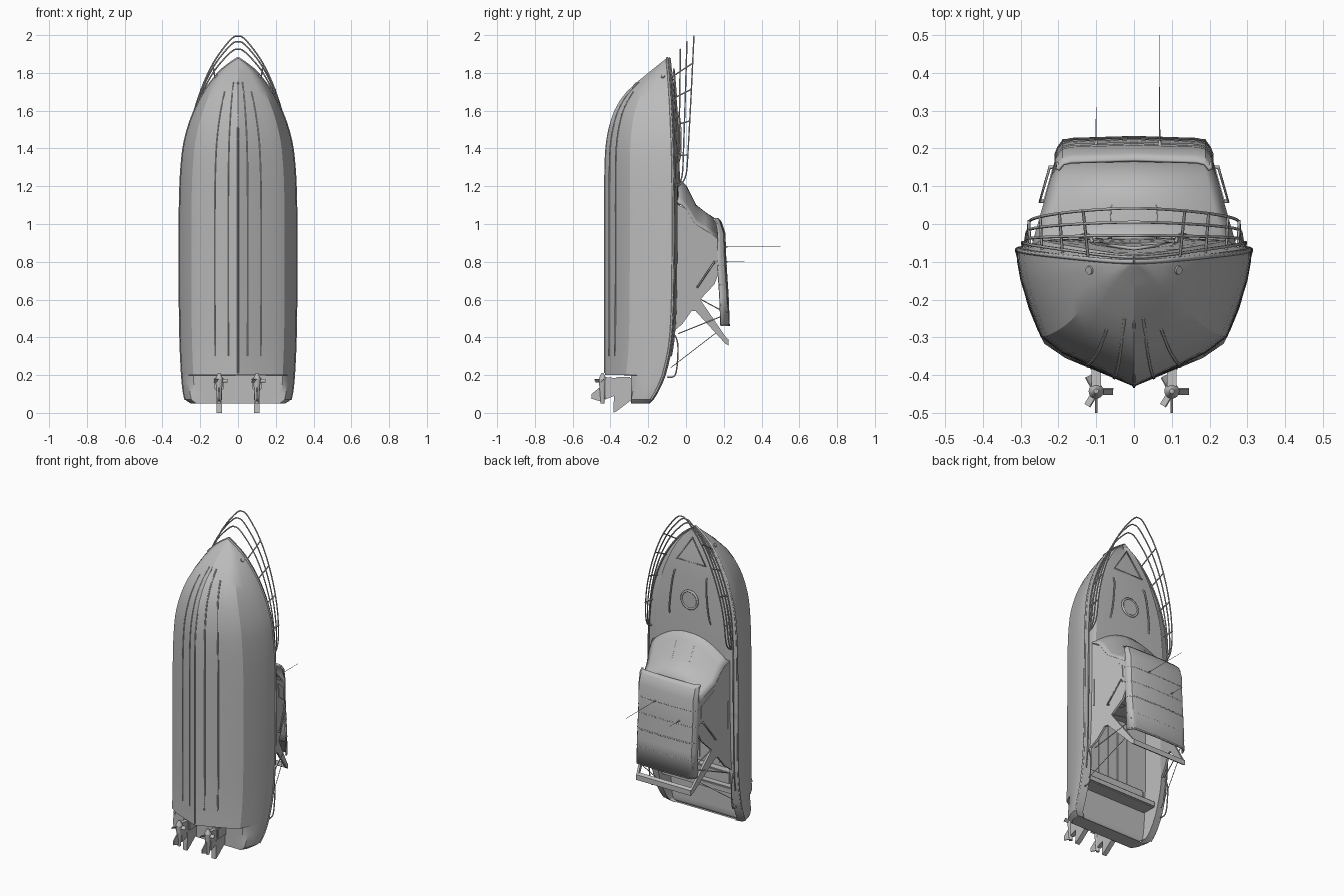
import bpy, bmesh, math
from mathutils import Matrix, Vector

if "Cube" in bpy.data.objects:
    bpy.data.objects.remove(bpy.data.objects["Cube"])

GREY = bpy.data.materials.new("light_grey")
GREY.use_nodes = True
GREY.diffuse_color = (0.5, 0.5, 0.5, 1)
GREY.node_tree.nodes["Principled BSDF"].inputs["Base Color"].default_value = (0.5, 0.5, 0.5, 1)

def add(name, data):
    ob = bpy.data.objects.new(name, data)
    bpy.context.scene.collection.objects.link(ob)
    data.materials.append(GREY)
    return ob

def from_bm(name, bm):
    bmesh.ops.recalc_face_normals(bm, faces=bm.faces)
    me = bpy.data.meshes.new(name)
    bm.to_mesh(me)
    bm.free()
    return add(name, me)

def loft(name, sections, cap=False, thick=0):
    bm = bmesh.new()
    rows = [[bm.verts.new(p) for p in s] for s in sections]
    for a, b in zip(rows, rows[1:]):
        for i in range(len(a) - 1):
            bm.faces.new((a[i], a[i + 1], b[i + 1], b[i]))
    if cap:
        bm.faces.new(rows[0])
    bmesh.ops.remove_doubles(bm, verts=bm.verts, dist=0.0001)
    ob = from_bm(name, bm)
    if thick:
        mod = ob.modifiers.new("thickness", "SOLIDIFY")
        mod.thickness, mod.offset = thick, 0

def both(half):
    """Mirror a half section that ends on the centre line."""
    return half + [(-x, y, z) for x, y, z in reversed(half[:-1])]

def tube(name, pts, r=0.004, smooth=True, closed=False):
    cu = bpy.data.curves.new(name, "CURVE")
    cu.dimensions = "3D"
    cu.bevel_depth, cu.bevel_resolution, cu.resolution_u, cu.use_fill_caps = r, 1, 6, True
    sp = cu.splines.new("NURBS" if smooth else "POLY")
    sp.points.add(len(pts) - 1)
    for p, co in zip(sp.points, pts):
        p.co = (*co, 1)
    sp.use_cyclic_u = closed
    if smooth:
        sp.order_u, sp.use_endpoint_u = 3, True
    add(name, cu)

def pair(name, pts, r=0.004, smooth=True):
    for side, tag in ((1, "left"), (-1, "right")):
        tube(f"{tag}_{name}", [(side * x, y, z) for x, y, z in pts], r, smooth)

def prism(name, yz, x_at, thick):
    """Side profile extruded across x; x_at gives the middle x for a height y."""
    loops = [[(x_at(y) + d, y, z) for y, z in yz] for d in (-thick / 2, thick / 2)]
    bm = bmesh.new()
    a, b = [[bm.verts.new(p) for p in loop] for loop in loops]
    bm.faces.new(a)
    bm.faces.new(b)
    for i in range(len(a)):
        bm.faces.new((a[i - 1], a[i], b[i], b[i - 1]))
    from_bm(name, bm)

def box(name, x, y, z, bevel=0.006):
    bm = bmesh.new()
    size = [b - a for a, b in (x, y, z)]
    mid = [(a + b) / 2 for a, b in (x, y, z)]
    bmesh.ops.create_cube(bm, size=1, matrix=Matrix.Translation(mid) @ Matrix.Diagonal((*size, 1)))
    if bevel:
        bmesh.ops.bevel(bm, geom=bm.edges[:], offset=bevel, segments=2, affect="EDGES")
    return from_bm(name, bm)

def cone(name, r1, r2, depth, loc, axis=(0, 0, 1)):
    bm = bmesh.new()
    place = Matrix.Translation(loc) @ Vector(axis).to_track_quat("Z", "Y").to_matrix().to_4x4()
    bmesh.ops.create_cone(bm, cap_ends=True, segments=16, radius1=r1, radius2=r2, depth=depth, matrix=place)
    from_bm(name, bm)

# Hull lines: station z, half beam, keel y, sheer y
LINES = [(0.05, 0.25, -0.43, -0.2), (0.07, 0.28, -0.43, -0.18), (0.1, 0.288, -0.43, -0.16),
         (0.2, 0.298, -0.43, -0.115), (0.4, 0.307, -0.43, -0.075), (0.8, 0.311, -0.43, -0.062),
         (1.2, 0.307, -0.43, -0.062), (1.4, 0.291, -0.425, -0.066), (1.5, 0.268, -0.41, -0.07),
         (1.6, 0.232, -0.38, -0.075), (1.7, 0.18, -0.315, -0.082), (1.8, 0.105, -0.2, -0.092),
         (1.85, 0.045, -0.137, -0.098), (1.88, 0.0, -0.1, -0.1)]

def lines(z):
    """Smoothly interpolated half beam, keel and sheer at station z."""
    i = max(k for k in range(len(LINES) - 1) if LINES[k][0] <= z + 1e-6)
    p, q = LINES[i], LINES[i + 1]
    o, r = LINES[max(i - 1, 0)], LINES[min(i + 2, len(LINES) - 1)]
    h = q[0] - p[0]
    t = (z - p[0]) / h
    out = []
    for c in (1, 2, 3):
        m0, m1 = (q[c] - o[c]) / (q[0] - o[0]) * h, (r[c] - p[c]) / (r[0] - p[0]) * h
        d = q[c] - p[c]
        out.append(p[c] + t * (m0 + t * (3 * d - 2 * m0 - m1 + t * (m0 + m1 - 2 * d))))
    return out

def hull_point(z, fx, fy):
    b, k, s = lines(z)
    return (b * fx, k + (s - k) * fy, z)

SHAPE = [(1, 1), (0.995, 0.9), (0.965, 0.76), (0.88, 0.54), (0.795, 0.36), (0.61, 0.24), (0, 0)]
STATIONS = [0.05, 0.06, 0.07, 0.1, 0.15, 0.199] + [0.2 + 0.05 * i for i in range(33)]
STATIONS += [1.82, 1.835, 1.85, 1.865, 1.88]

def hull_section(z):
    low = -0.29 if z < 0.2 else -1  # raised stern under the swim platform
    return both([(x, max(y, low), z) for x, y, z in (hull_point(z, *f) for f in SHAPE)])

loft("hull", [hull_section(z) for z in STATIONS], cap=True)

# Deck with open cockpit and swim platform
def deck_section(z):
    b, k, s = lines(z)
    if z < 0.79:
        floor = min(-0.2, s - 0.015)
        return both([(b, s, z), (0.84 * b, s + 0.008, z), (0.82 * b, floor, z), (0, floor, z)])
    return both([(b, s, z), (0.86 * b, s + 0.008, z), (0.8 * b, s + 0.02, z), (0, s + 0.03 * min(1, b * 5), z)])

loft("deck", [deck_section(z) for z in sorted(STATIONS + [0.789, 0.791])])
box("transom", (-0.25, 0.25), (-0.21, -0.11), (0.25, 0.29))
box("bench_seat", (-0.2, 0.2), (-0.21, -0.15), (0.285, 0.36))
box("helm_console", (-0.2, 0.02), (-0.05, 0.06), (0.9, 1.0))
for x in (-0.11, 0.1):
    box("helm_seat", (x - 0.05, x + 0.05), (-0.05, 0.01), (0.76, 0.86))
    box("helm_seat_back", (x - 0.05, x + 0.05), (0.0, 0.09), (0.75, 0.775))
for x in (-0.14, -0.07, 0.0, 0.07, 0.14):
    box("floor_plank", (x - 0.027, x + 0.027), (-0.202, -0.195), (0.38, 0.78), 0)

# Rub rails, toe rails and spray rails
sheer = STATIONS[2:]
pair("rub_rail", [hull_point(z, 0.995, 0.98) for z in sheer], 0.006)
pair("toe_rail", [(x * 0.95, y + 0.012, z) for x, y, z in (hull_point(z, 1, 1) for z in sheer[6:])])
for fx, top in ((0.17, 1.75), (0.4, 1.7)):
    pair("spray_rail", [hull_point(0.3 + (top - 0.3) * i / 24, fx, fx * 0.39) for i in range(25)])
tube("keel_strip", [hull_point(0.21 + 0.11 * i, 0, 0) for i in range(15)])

# Cabin sides leaning inwards and running into the swept arch, with window plates
def lean(y):
    return 0.252 - 0.28 * y

SIDE = [(-0.07, 1.12), (0, 1.08), (0.05, 1.0), (0.16, 0.93), (0.178, 0.9), (0.178, 0.75), (0.15, 0.68),
        (0.075, 0.6), (0.222, 0.385), (0.225, 0.357), (0.205, 0.37), (0.05, 0.54), (0.03, 0.54),
        (-0.02, 0.47), (-0.08, 0.42)]
PLATES = {"side_window": [(0.06, 0.97), (0.15, 0.9), (0.155, 0.82), (0.07, 0.88)],
          "low_window": [(-0.045, 0.7), (-0.035, 0.7), (-0.035, 0.87), (-0.045, 0.87)]}
for side, tag in ((1, "left"), (-1, "right")):
    prism(f"{tag}_cabin_side", SIDE, lambda y: side * (lean(y) - 0.006), 0.014)
    for name, quad in PLATES.items():
        prism(f"{tag}_{name}", quad, lambda y: side * (lean(y) + 0.002), 0.006)

# Curved windshield
def glass(y, crown, edge):
    return [(lean(y) * t / 8, y, crown - (crown - edge) * (t / 8) ** 2) for t in range(-8, 9)]

SCREEN = [(-0.065, 1.26, 1.12), (-0.02, 1.22, 1.1), (0.0, 1.2, 1.08), (0.05, 1.1, 1.0), (0.1, 1.06, 0.97),
          (0.17, 1.015, 0.92)]
loft("windshield", [glass(*row) for row in SCREEN], thick=0.008)
pair("windshield_bar", [(x, y + 0.003, z) for x, y, z in (glass(*row)[10] for row in SCREEN[2:])], 0.002, False)

# Hard top with fabric panels, arch bridge and antennas
def roof_section(z, y):
    drop = 0.015 + 0.025 * min(1, (1.03 - z) * 8)
    return both([(0.206, y - drop, z), (0.198, y - 0.02, z), (0.187, y - 0.005, z), (0.165, y, z), (0, y + 0.005, z)])

ROOF = [(1.03, 0.163), (1.01, 0.18), (0.95, 0.2), (0.8, 0.205), (0.62, 0.217), (0.46, 0.223)]
loft("hard_top", [roof_section(*r) for r in ROOF], thick=0.008)
for z, y in ((0.88, 0.203), (0.78, 0.207), (0.68, 0.214), (0.57, 0.219), (0.465, 0.223)):
    tube("roof_seam", roof_section(z, y), 0.005, False)
prism("arch_bridge", [(0.225, 0.357), (0.225, 0.39), (0.208, 0.4), (0.203, 0.37)], lambda y: 0, 0.38)
for tag, x, z, tall in (("left", 0.068, 0.88, 0.3), ("right", -0.1, 0.8, 0.11)):
    cone(f"{tag}_antenna", 0.0015, 0.001, tall, (x, 0.2 + tall / 2, z), (0, 1, 0))
    cone(f"{tag}_antenna_foot", 0.006, 0.003, 0.015, (x, 0.213, z), (0, 1, 0))

# Canopy struts and grab rails
pair("upper_strut", [(0.23, 0.08, 0.6), (0.195, 0.21, 0.53)], 0.003, False)
pair("middle_strut", [(0.26, -0.04, 0.42), (0.195, 0.21, 0.52)], 0.003, False)
pair("lower_strut", [(0.27, -0.08, 0.24), (0.19, 0.18, 0.44)], 0.002, False)
pair("cabin_grab_rail", [(0.205, 0.15, 0.79), (0.223, 0.15, 0.8), (0.249, 0.06, 0.665), (0.233, 0.06, 0.67)], 0.005, False)
pair("stern_rail", [(0.28, -0.1, 0.19), (0.283, -0.06, 0.18), (0.285, -0.045, 0.25), (0.288, -0.04, 0.4),
                    (0.288, -0.07, 0.42)])

# Bow rails and their posts
def rail_point(z, wide, y0, y1, tip):
    t = (z - 1.2) / 0.68
    b = lines(z)[0]
    return (min(wide, b * 0.94 + 0.02 * t ** 3), y0 + (y1 - y0) * t, z + (tip - 1.88) * t * t)

RAILS = {"top": (0.28, 0.0, 0.042, 1.995), "middle": (0.286, -0.02, 0.005, 1.965), "low": (0.29, -0.04, -0.03, 1.925)}
for name, rail in RAILS.items():
    half = [(rail[0], -0.06, 1.2)] + [rail_point(z, *rail) for z in (1.2, 1.4, 1.55, 1.68, 1.78, 1.85)]
    tube(f"{name}_bow_rail", both(half + [(0.02, rail[2], rail[3]), (0, rail[2], rail[3])]))
for z in (1.36, 1.52, 1.66, 1.77):
    b, k, s = lines(z)
    pair("rail_post", [(b * 0.93, s, z), rail_point(z, *RAILS["top"])], 0.004, False)

# Foredeck hatches, grab bars and bow lights
tube("anchor_hatch_rim", [(0, -0.065, 1.82), (0.1, -0.052, 1.67), (-0.1, -0.052, 1.67)], 0.005, False, True)
ring = [(0.055 * math.cos(a), -0.036, 1.44 + 0.055 * math.sin(a)) for a in (math.tau * i / 24 for i in range(24))]
tube("round_hatch_rim", ring, 0.007, False, True)
cone("round_hatch", 0.05, 0.05, 0.01, (0, -0.038, 1.44), (0, 1, 0))
pair("foredeck_bar", [(0.11, -0.05, 1.6), (0.113, -0.03, 1.58), (0.14, -0.025, 1.34), (0.143, -0.045, 1.32)], 0.005)
for x in (-0.11, 0.11):
    cone("bow_light", 0.013, 0.011, 0.03, (x, -0.12, 1.775), (x, -0.03, 0.12))

# Stern drives with forward propellers
for x in (-0.1, 0.1):
    cone("drive_pod", 0.01, 0.02, 0.13, (x, -0.442, 0.115))
    cone("propeller_hub", 0.02, 0.006, 0.03, (x, -0.442, 0.195))
    prism("drive_leg", [(-0.29, 0.175), (-0.43, 0.19), (-0.43, 0.07), (-0.38, 0.09), (-0.29, 0.06)], lambda y: x, 0.026)
    prism("drive_skeg", [(-0.45, 0.14), (-0.5, 0.1), (-0.5, 0.075), (-0.45, 0.06)], lambda y: x, 0.006)
    prism("drive_tail", [(-0.3, 0.06), (-0.365, 0.01), (-0.385, 0.0), (-0.38, 0.12), (-0.29, 0.14)], lambda y: x, 0.03)
    box("drive_mount", (x - 0.024, x + 0.024), (-0.375, -0.29), (0.12, 0.19))
    for n in range(3):
        blade = box("propeller_blade", (-0.011, 0.011), (0.012, 0.045), (-0.002, 0.002), 0)
        turn = Matrix.Rotation(math.tau / 3 * n + 0.5, 4, "Z") @ Matrix.Rotation(0.8, 4, "Y")
        blade.matrix_world = Matrix.Translation((x, -0.442, 0.17)) @ turn

# Smooth shading with sharp creases
for ob in bpy.context.scene.objects:
    ob.select_set(ob.type == "MESH")
    if ob.type == "MESH":
        bpy.context.view_layer.objects.active = ob
bpy.ops.object.shade_smooth_by_angle(angle=math.radians(25))
